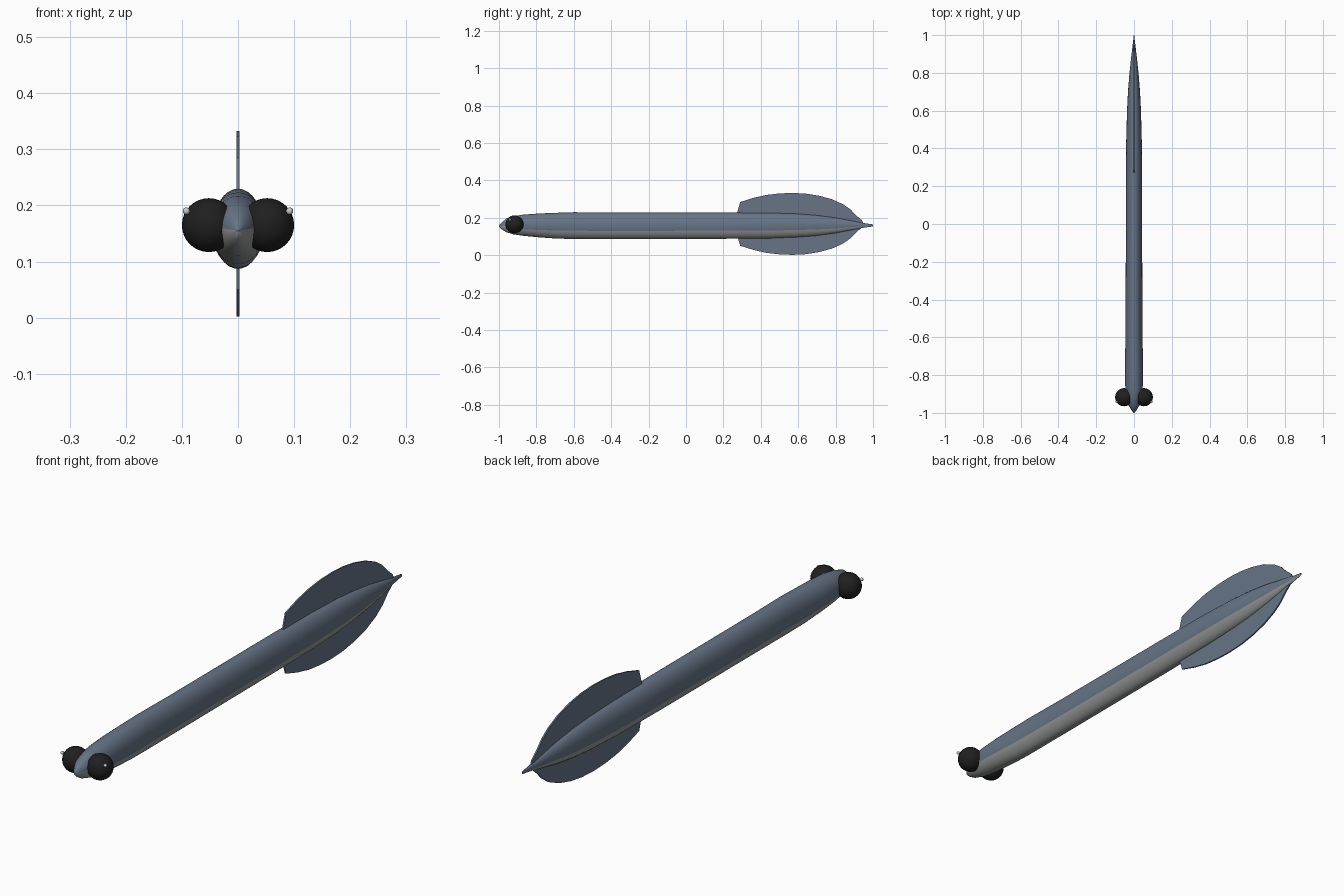
import bpy, bmesh, math

cube = bpy.data.objects.get("Cube")
if cube:
    bpy.data.objects.remove(cube)


def material(name, r, g, b):
    m = bpy.data.materials.new(name)
    m.use_nodes = True
    m.diffuse_color = (r, g, b, 1)
    bsdf = next(n for n in m.node_tree.nodes if n.type == "BSDF_PRINCIPLED")
    bsdf.inputs["Base Color"].default_value = (r, g, b, 1)
    bsdf.inputs["Roughness"].default_value = 0.6
    return m


BLUE = material("slate blue skin", 0.135, 0.175, 0.24)
BELLY = material("grey belly", 0.3, 0.31, 0.31)
BLACK = material("black eye", 0.014, 0.014, 0.014)
SHINE = material("pale eye shine", 0.6, 0.6, 0.6)


def finish(bm, name, mats, smooth=True):
    bmesh.ops.recalc_face_normals(bm, faces=bm.faces)
    me = bpy.data.meshes.new(name)
    bm.to_mesh(me)
    bm.free()
    ob = bpy.data.objects.new(name, me)
    bpy.context.collection.objects.link(ob)
    for m in mats:
        me.materials.append(m)
    if smooth:
        bpy.ops.object.select_all(action="DESELECT")
        ob.select_set(True)
        bpy.context.view_layer.objects.active = ob
        bpy.ops.object.shade_smooth_by_angle(angle=math.radians(50))
    return ob


# Body: oval sections as (y, half width, top, bottom)
SECTIONS = [
    (-1, 0.002, 0.158, 0.153), (-0.985, 0.014, 0.176, 0.138),
    (-0.96, 0.028, 0.196, 0.123), (-0.92, 0.039, 0.209, 0.111),
    (-0.87, 0.046, 0.217, 0.104), (-0.79, 0.048, 0.223, 0.096),
    (-0.69, 0.047, 0.227, 0.089), (-0.6, 0.045, 0.23, 0.087),
    (-0.4, 0.044, 0.228, 0.087), (0.2, 0.043, 0.228, 0.088),
    (0.45, 0.041, 0.227, 0.09), (0.6, 0.037, 0.222, 0.096),
    (0.7, 0.032, 0.214, 0.104), (0.8, 0.024, 0.201, 0.118),
    (0.9, 0.013, 0.182, 0.137), (0.95, 0.007, 0.172, 0.147),
    (1, 0.001, 0.165, 0.154),
]
SIDES = 32
bm = bmesh.new()
rings = []
for y, w, top, bottom in SECTIONS:
    mid, h = (top + bottom) / 2, (top - bottom) / 2
    angles = [math.tau * i / SIDES for i in range(SIDES)]
    rings.append([bm.verts.new((w * math.cos(a), y, mid + h * math.sin(a))) for a in angles])
for (y, *_), a, b in zip(SECTIONS, rings, rings[1:]):
    # The belly colour rises higher on the snout
    limit = 0 if y < -0.94 else -11 if y < -0.9 else -22
    for i in range(SIDES):
        j = (i + 1) % SIDES
        f = bm.faces.new((a[i], a[j], b[j], b[i]))
        f.material_index = int(math.sin(math.tau * (i + 0.5) / SIDES) < math.sin(math.radians(limit)))
bm.faces.new(rings[0])
bm.faces.new(rings[-1])
finish(bm, "body", [BLUE, BELLY])

# Tail fins: thin leaf shaped plates above and below the axis
AXIS = 0.1675
FIN = [(0.27, 0.05), (0.29, 0.117), (0.36, 0.139), (0.43, 0.155), (0.5, 0.163),
       (0.57, 0.1655), (0.64, 0.162), (0.71, 0.151), (0.78, 0.132), (0.84, 0.105),
       (0.88, 0.077), (0.91, 0.045), (0.94, 0.02), (0.95, 0)]
for name, side in (("upper_tail_fin", 1), ("lower_tail_fin", -1)):
    bm = bmesh.new()
    outline = [(0.27, 0)] + FIN
    face = bm.faces.new([bm.verts.new((-0.003, y, AXIS + side * h)) for y, h in outline])
    new = bmesh.ops.extrude_face_region(bm, geom=[face])["geom"]
    bmesh.ops.translate(bm, vec=(0.006, 0, 0),
                        verts=[v for v in new if isinstance(v, bmesh.types.BMVert)])
    finish(bm, name, [BLUE], smooth=False)


# Eyes and their small shine beads
def ball(name, x, y, z, r, mat, segments):
    bm = bmesh.new()
    bmesh.ops.create_uvsphere(bm, u_segments=segments, v_segments=segments // 2, radius=r)
    bmesh.ops.translate(bm, vec=(x, y, z), verts=bm.verts)
    finish(bm, name, [mat])


for name, s in (("left", 1), ("right", -1)):
    ball(name + "_eye", s * 0.052, -0.917, 0.165, 0.048, BLACK, 32)
    ball(name + "_eye_shine", s * 0.092, -0.942, 0.19, 0.0065, SHINE, 12)
